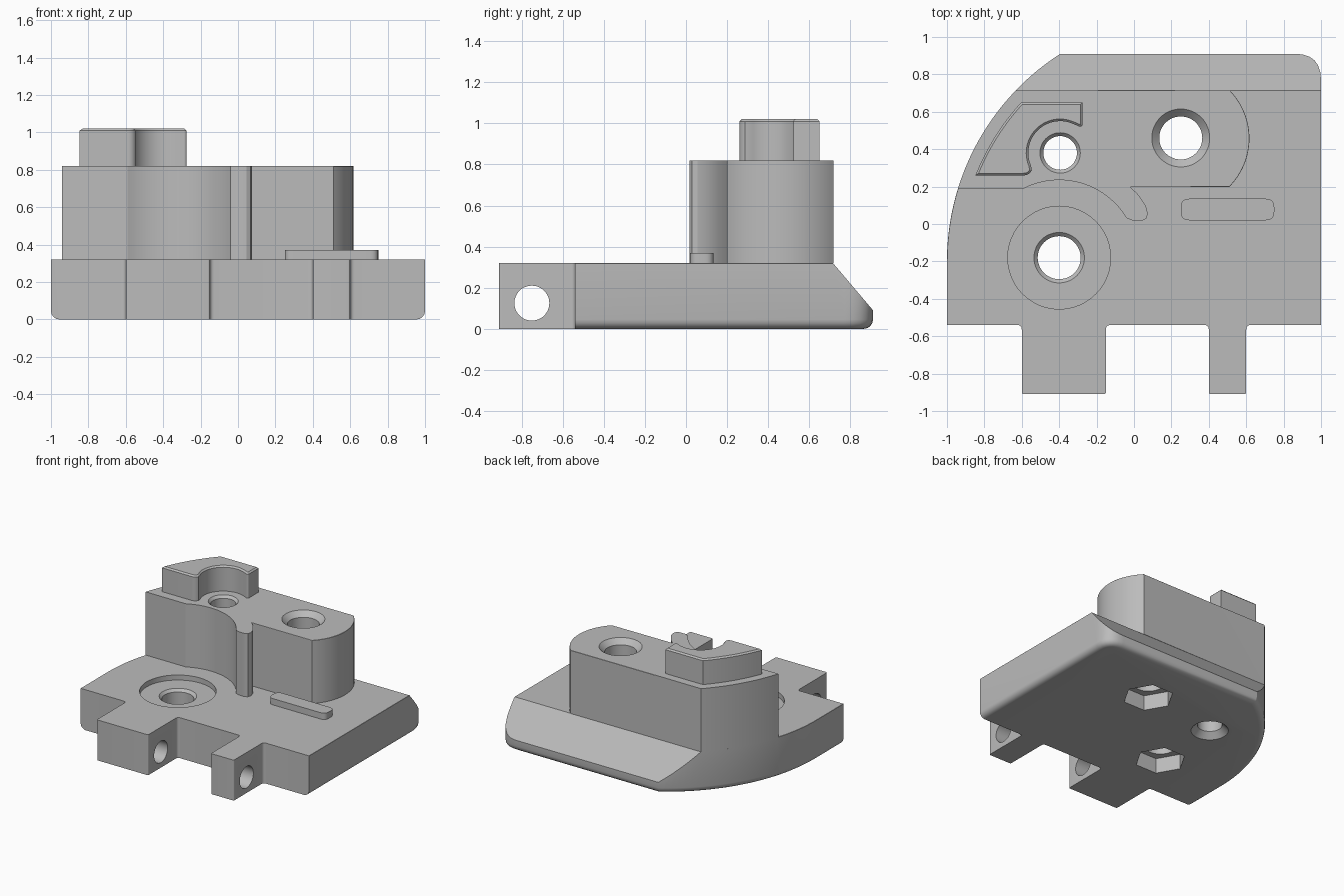
import bpy, bmesh, math
from mathutils import Vector

cube = bpy.data.objects.get("Cube")
if cube:
    bpy.data.objects.remove(cube, do_unlink=True)

# Single matte grey
grey = bpy.data.materials.new("plain grey")
grey.use_nodes = True
COLOR = (0.5, 0.5, 0.5, 1)
grey.diffuse_color = COLOR
grey.node_tree.nodes["Principled BSDF"].inputs["Base Color"].default_value = COLOR


def arc(cx, cy, r, a0, a1, n=24):
    """Points on a circular arc, angles in degrees."""
    angles = [math.radians(a0 + (a1 - a0) * i / n) for i in range(n + 1)]
    return [(cx + r * math.cos(a), cy + r * math.sin(a)) for a in angles]


def rounded(prev, corner, after, r, n=6):
    """Points that round off one corner."""
    p = Vector(corner)
    a = p + (Vector(prev) - p).normalized() * r
    b = p + (Vector(after) - p).normalized() * r
    out = []
    for i in range(n + 1):
        t = i / n
        q = a * (1 - t) ** 2 + p * (2 * t * (1 - t)) + b * t * t
        out.append((q.x, q.y))
    return out


def round_path(path):
    """Rounds the inner corners of an open path of (x, y, radius)."""
    out = []
    for i, (x, y, r) in enumerate(path):
        if r:
            out += rounded(path[i - 1][:2], (x, y), path[(i + 1) % len(path)][:2], r)
        else:
            out.append((x, y))
    return out


def prism(outline, z0, z1):
    bm = bmesh.new()
    face = bm.faces.new([bm.verts.new((x, y, z0)) for x, y in outline])
    ext = bmesh.ops.extrude_face_region(bm, geom=[face])
    new = [g for g in ext["geom"] if isinstance(g, bmesh.types.BMVert)]
    bmesh.ops.translate(bm, verts=new, vec=(0, 0, z1 - z0))
    bmesh.ops.recalc_face_normals(bm, faces=bm.faces)
    return bm


def bevel(bm, z, offset, segments, rule):
    """Bevels the edges at height z whose midpoint passes the rule."""
    edges = []
    for e in bm.edges:
        a, b = (v.co for v in e.verts)
        if abs(a.z - z) < 1e-4 and abs(b.z - z) < 1e-4 and rule((a + b) / 2):
            edges.append(e)
    bmesh.ops.bevel(bm, geom=edges, offset=offset, segments=segments,
                    profile=0.5, affect='EDGES', clamp_overlap=True)


def finish(bm, name):
    bmesh.ops.recalc_face_normals(bm, faces=bm.faces)
    mesh = bpy.data.meshes.new(name)
    bm.to_mesh(mesh)
    bm.free()
    obj = bpy.data.objects.new(name, mesh)
    obj.data.materials.append(grey)
    bpy.context.collection.objects.link(obj)
    return obj


def lathe(name, cx, cy, profile, n=48):
    """Cutter turned around a vertical axis."""
    bm = bmesh.new()
    rings = [[bm.verts.new((x, y, z)) for x, y in arc(cx, cy, r, 0, 360 - 360 / n, n - 1)]
             for r, z in profile]
    for low, high in zip(rings, rings[1:]):
        for i in range(n):
            j = (i + 1) % n
            bm.faces.new((low[i], low[j], high[j], high[i]))
    bm.faces.new(rings[0])
    bm.faces.new(rings[-1])
    obj = finish(bm, name)
    obj.hide_render = True
    return obj


def cut(obj, cutters):
    bpy.context.view_layer.objects.active = obj
    for c in cutters:
        mod = obj.modifiers.new(c.name, 'BOOLEAN')
        mod.operation, mod.solver, mod.object = 'DIFFERENCE', 'EXACT', c
        bpy.ops.object.modifier_apply(modifier=mod.name)


def smooth(obj):
    bpy.ops.object.select_all(action='DESELECT')
    obj.select_set(True)
    bpy.context.view_layer.objects.active = obj
    bpy.ops.object.shade_smooth_by_angle(angle=math.radians(25))


# Shared circle of the curved side
CX, CY, R = 0.32, -0.2, 1.32
PLATE, BLOCK, TOP = 0.32, 0.82, 1.02
FRONT, BACK, SLOPE_Y = -0.54, 0.91, 0.715


def side_angle(y, r=R):
    return 180 - math.degrees(math.asin((y - CY) / r))


# Base plate with two hinge tabs
y_end, s = -BACK, 0.025
front = [(-1, FRONT, 0)]
for x0, x1 in ((-0.6, -0.15), (0.4, 0.6)):
    front += [(x0, FRONT, s), (x0, y_end, s / 2), (x1, y_end, s / 2), (x1, FRONT, s)]
front += [(1, FRONT, 0), (1, BACK, 0.14), (-0.39, BACK, 0)]
outline = round_path(front)[:-1]
outline += arc(CX, CY, R, side_angle(BACK), side_angle(0.19), 20)
outline += arc(CX, CY, R, side_angle(0.19), 180, 12)[1:]
bm = prism(outline, 0, PLATE)
bevel(bm, 0, 0.045, 4, lambda m: m.y > FRONT + 0.01)
cutres = bmesh.ops.bisect_plane(bm, geom=bm.verts[:] + bm.edges[:] + bm.faces[:],
                                plane_co=(0, SLOPE_Y, PLATE),
                                plane_no=(0, 0.23, 0.195), clear_outer=True)
rim = [g for g in cutres["geom_cut"] if isinstance(g, bmesh.types.BMEdge)]
bmesh.ops.holes_fill(bm, edges=rim)
bevel(bm, PLATE, 0.018, 1,
      lambda m: m.x > 0.99 or (m.x < -0.9 and FRONT + 0.01 < m.y < 0.19))
plate = finish(bm, "base_plate")

# Upright block with hooked front edge
outline = arc(CX, CY, R, side_angle(SLOPE_Y), side_angle(0.19), 20)
outline += arc(-0.4, -0.185, 0.42, 117, 31)
outline += [(-0.005, 0.018), (0.045, 0.018), (0.066, 0.03), (0.074, 0.055),
            (0.062, 0.1), (0.02, 0.16), (-0.02, 0.198)]
outline += arc(0.25, 0.458, 0.367, -45, 45)
outline += [(-0.22, SLOPE_Y)]
bm = prism(outline, PLATE, BLOCK)
bevel(bm, BLOCK, 0.018, 1, lambda m: m.x > -0.1 and m.y > 0.19)
block = finish(bm, "upright_block")

# Raised key that wraps around the small hole
r_key = 1.255
outline = arc(CX, CY, r_key, side_angle(0.65, r_key), side_angle(0.26, r_key), 12)
outline += rounded((-0.8, 0.26), (-0.56, 0.26), (-0.535, 0.31), 0.03)
outline += arc(-0.395, 0.38, 0.17, 204, 68)
outline += rounded((-0.33, 0.52), (-0.275, 0.52), (-0.275, 0.65), 0.015)
outline += [(-0.275, 0.65)]
bm = prism(outline, BLOCK, TOP)
bevel(bm, TOP, 0.024, 1, lambda m: True)
key = finish(bm, "raised_key")

# Low rounded bar on the plate
bar_path = [(0.25, 0.02, 0.045), (0.75, 0.02, 0.045), (0.75, 0.135, 0.045), (0.25, 0.135, 0.045)]
bar = finish(prism(round_path(bar_path), PLATE, 0.37), "low_bar")

# Screw holes, nut pockets and hinge bore
front_hole = lathe("front_hole_cutter", -0.4, -0.18,
                   [(0.115, 0.06), (0.115, 0.26), (0.135, 0.28), (0.275, 0.28), (0.275, 0.5)])
boss_hole = lathe("boss_hole_cutter", 0.25, 0.46,
                  [(0.115, 0.06), (0.115, 0.78), (0.155, BLOCK), (0.155, 0.9)])
small_hole = lathe("small_hole_cutter", -0.395, 0.38,
                   [(0.135, -0.1), (0.135, 0), (0.09, 0.045), (0.09, 0.8), (0.108, BLOCK), (0.108, 0.9)])
pockets = [lathe("nut_pocket_cutter", x, y, [(0.185, -0.1), (0.185, 0.12)], 6)
           for x, y in ((-0.4, -0.18), (0.25, 0.46))]
bore = lathe("hinge_bore_cutter", 0, 0, [(0.085, -0.8), (0.085, 0.8)])
bore.data.transform(bore.matrix_world.Rotation(math.pi / 2, 4, 'Y'))
bore.location = (0, -0.75, 0.125)
bpy.context.view_layer.update()

cut(plate, pockets + [front_hole, boss_hole, small_hole, bore])
cut(block, [boss_hole, small_hole])
for c in pockets + [front_hole, boss_hole, small_hole, bore]:
    bpy.data.objects.remove(c, do_unlink=True)

for obj in (plate, block, key, bar):
    smooth(obj)
